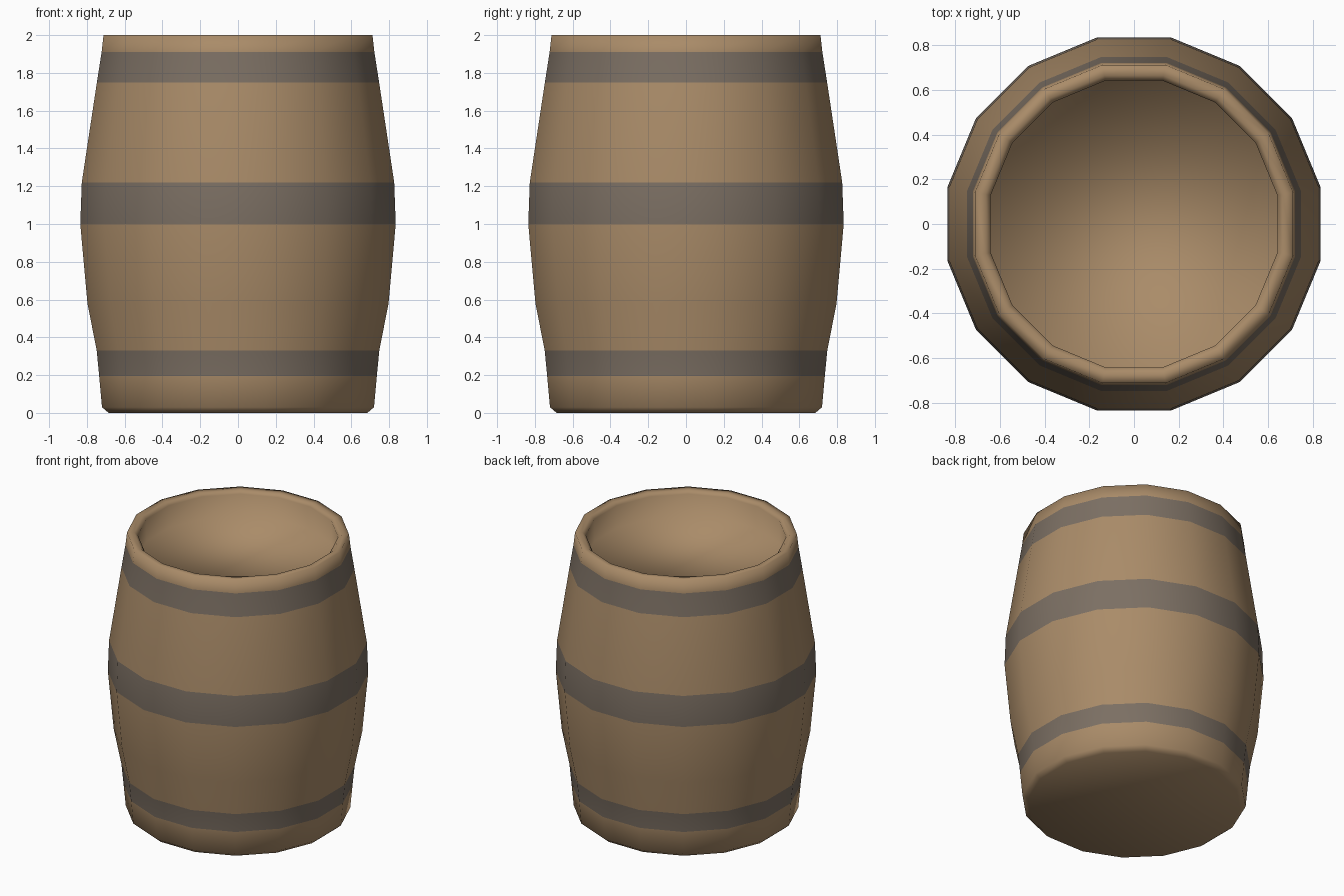
import bpy, bmesh, math

if "Cube" in bpy.data.objects:
    bpy.data.objects.remove(bpy.data.objects["Cube"])

SIDES = 16
FLAT = math.cos(math.pi / SIDES)   # converts flat-to-flat half width to corner radius


def material(name, rgb):
    m = bpy.data.materials.new(name)
    m.diffuse_color = (*rgb, 1)
    m.use_nodes = True
    m.node_tree.nodes["Principled BSDF"].inputs["Base Color"].default_value = m.diffuse_color
    return m


wood = material("wood", (0.40, 0.26, 0.14))
iron = material("iron", (0.20, 0.16, 0.125))

# Profile: half width, height, material of the strip above this point
profile = [
    (0.685, 0.00, 0), (0.72, 0.03, 0),
    (0.735, 0.195, 1), (0.748, 0.33, 0),     # lower hoop
    (0.797, 0.58, 0),
    (0.835, 1.00, 1), (0.827, 1.22, 0),      # middle hoop
    (0.747, 1.75, 1), (0.722, 1.91, 0),      # upper hoop
    (0.712, 2.00, 0), (0.665, 2.00, 0),      # rim
    (0.642, 1.98, 0), (0.642, 1.82, 0),      # inner wall down to the lid
]

bm = bmesh.new()
rings = []
for w, z, _ in profile:
    r = w / FLAT
    rings.append([bm.verts.new((r * math.cos(a), r * math.sin(a), z))
                  for a in ((i + 0.5) * math.tau / SIDES for i in range(SIDES))])

# Staves and flush hoops
for k in range(len(rings) - 1):
    for i in range(SIDES):
        j = (i + 1) % SIDES
        f = bm.faces.new((rings[k][i], rings[k][j], rings[k + 1][j], rings[k + 1][i]))
        f.material_index = profile[k][2]

# Base and recessed lid
bm.faces.new(rings[0][::-1])
bm.faces.new(rings[-1])
for f in bm.faces:
    f.smooth = True

mesh = bpy.data.meshes.new("barrel")
bm.to_mesh(mesh)
bm.free()
mesh.materials.append(wood)
mesh.materials.append(iron)
barrel = bpy.data.objects.new("barrel", mesh)
bpy.context.collection.objects.link(barrel)
